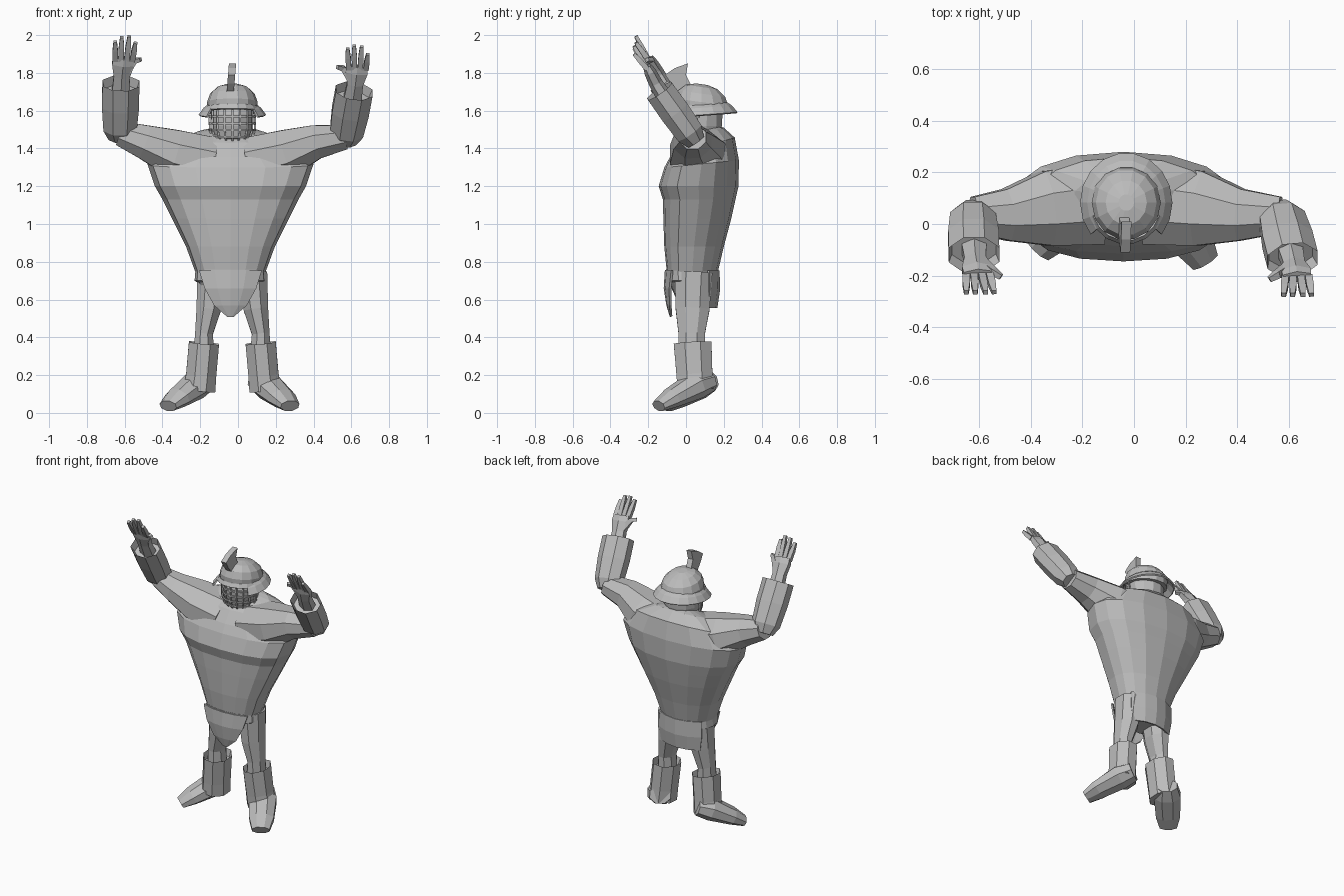
import bpy, bmesh
from math import sin, cos, pi, radians
from mathutils import Vector

if "Cube" in bpy.data.objects:
    bpy.data.objects.remove(bpy.data.objects["Cube"])

grey = bpy.data.materials.new("plain_grey")
grey.use_nodes = True
GREY = (0.5, 0.5, 0.5, 1)
grey.diffuse_color = GREY
grey.node_tree.nodes["Principled BSDF"].inputs["Base Color"].default_value = GREY

CX = -0.04                      # body centre line


def finish(name, bm, thick=0):
    bmesh.ops.recalc_face_normals(bm, faces=bm.faces[:])
    mesh = bpy.data.meshes.new(name)
    bm.to_mesh(mesh)
    bm.free()
    mesh.materials.append(grey)
    ob = bpy.data.objects.new(name, mesh)
    bpy.context.scene.collection.objects.link(ob)
    if thick:
        mod = ob.modifiers.new("thickness", "SOLIDIFY")
        mod.thickness = thick
        mod.offset = 0
    return ob


def loft(name, rings, hollow=0, closed=True, thick=0):
    """Skin a list of point rings; hollow insets and sinks the last cap."""
    bm = bmesh.new()
    rows = [[bm.verts.new(p) for p in ring] for ring in rings]
    n = len(rows[0])
    for lo, hi in zip(rows, rows[1:]):
        for i in range(n if closed else n - 1):
            j = (i + 1) % n
            bm.faces.new((lo[i], lo[j], hi[j], hi[i]))
    if closed:
        bm.faces.new(rows[0])
        cap = bm.faces.new(rows[-1])
        bm.normal_update()
        if hollow:
            sink = (sum(map(Vector, rings[-2]), Vector())
                    - sum(map(Vector, rings[-1]), Vector())) / n
            bmesh.ops.inset_region(bm, faces=[cap], thickness=hollow)
            bmesh.ops.translate(bm, verts=cap.verts[:], vec=sink.normalized() * 0.05)
    return finish(name, bm, thick)


def tube(name, stations, n=8, ref=(1, 0, 0), hollow=0):
    """Loft along a path of (x, y, z, half width along ref, half depth)."""
    pts = [Vector(s[:3]) for s in stations]
    rings = []
    for i, s in enumerate(stations):
        t = (pts[min(i + 1, len(pts) - 1)] - pts[max(i - 1, 0)]).normalized()
        side = Vector(ref)
        side = (side - t * side.dot(t)).normalized()
        up = t.cross(side)
        k = 1 / cos(pi / n)
        rings.append([pts[i] + side * (s[3] * k * cos((j + .5) * 2 * pi / n))
                      + up * (s[4] * k * sin((j + .5) * 2 * pi / n)) for j in range(n)])
    return loft(name, rings, hollow)


def power(v, p):
    return abs(v) ** p * (1 if v >= 0 else -1)


def body_ring(z, hw, front, back, tilt=0, n=16):
    """Horizontal body section, boxier in front than behind."""
    mid = 0.3 * front + 0.7 * back if tilt < 0 else (front + back) / 2
    ring = []
    for j in range(n):
        a = 2 * pi * j / n
        x = CX + hw * power(cos(a), 0.9)
        y = mid + (back - mid) * sin(a) if sin(a) > 0 else mid - (mid - front) * abs(sin(a)) ** 0.65
        ring.append((x, y, z + tilt * (y - 0.1)))
    return ring


# Torso, widening from the waist to the shoulders, and closing at the neck
loft("torso", [body_ring(*r) for r in (
    (0.73, .18, -.10, .165), (0.88, .235, -.115, .20), (1.03, .31, -.12, .24),
    (1.13, .36, -.122, .262), (1.2, .40, -.145, .278), (1.32, .44, -.115, .28, .1),
    (1.41, .36, -.085, .258, .3), (1.475, .2, -.03, .2, .35), (1.5, .09, .02, .16, .35))])

# Waist wrap and hips
loft("waist_wrap", [body_ring(*r) for r in (
    (0.6, .12, -.05, .12), (0.69, .175, -.09, .155), (0.7, .19, -.105, .172), (0.76, .185, -.106, .172))])


def flap(name, rows):
    cols = [-1, -.5, 0, .5, 1]
    loft(name, [[(CX + w * c, y * (1 - .3 * c * c * w / .16), z) for c in cols]
                for z, w, y in rows], closed=False, thick=.012)


flap("front_flap", [(.755, .165, -.106), (.66, .135, -.112), (.57, .085, -.098), (.51, .015, -.08)])
flap("back_flap", [(.755, .165, .172), (.65, .165, .174), (.555, .15, .16)])

# Legs and boots
for label, s, toe in (("right", -1, (-.37, -.10)), ("left", 1, (.275, -.145))):
    def lx(u):
        return -.03 + s * u
    tube(label + "_leg", [(lx(.105), .04, .74, .08, .1), (lx(.125), .035, .55, .065, .09),
                          (lx(.15), .03, .42, .047, .07), (lx(.15), .03, .32, .055, .07)])
    tube(label + "_boot_shaft", [(lx(.175), .05, .12, .085, .095), (lx(.165), .045, .2, .08, .095),
                                 (lx(.15), .035, .37, .08, .1)], hollow=.012)
    heel = Vector((lx(.14), .125))
    tip = Vector(toe)
    across = (tip - heel).orthogonal().normalized()
    foot = []
    for f, z, a, b in ((0, .17, .065, .055), (.28, .145, .085, .07), (.75, .078, .077, .05), (1, .037, .055, .03)):
        p = heel.lerp(tip, f)
        foot.append((p.x, p.y, z, a, b))
    tube(label + "_boot_foot", foot, ref=(across.x, across.y, 0))

# Arms: upper arm out of the shoulder, flared cuff, hand with fingers
arms = (
    ("right", -1, (-.625, .035, 1.48), (-.62, -.12, 1.745), (-.605, -.195, 1.88),
     ((-.65, 1.965), (-.615, 1.99), (-.575, 1.995), (-.542, 1.96)), (-.515, 1.87)),
    ("left", 1, (.57, .035, 1.46), (.615, -.14, 1.705), (.632, -.205, 1.835),
     ((.58, 1.93), (.615, 1.945), (.655, 1.94), (.688, 1.9)), (.525, 1.83)))
for label, s, elbow, cuff, knuckle, tips, thumb in arms:
    e, c, k = Vector(elbow), Vector(cuff), Vector(knuckle)
    tube(label + "_upper_arm", [
        (CX + s * .1, .08, 1.33, .16, .13), (CX + s * .3, .06, 1.375, .145, .125),
        (CX + s * .455, .035, 1.435, .1, .09), (*e, .07, .065)], ref=(0, 1, 0))
    d = (c - e).normalized()
    tube(label + "_cuff", [(*(e - d * .03), .06, .05), (*(e + d * .03), .088, .075),
                           (*e.lerp(c, .55), .098, .08), (*c, .098, .078)], hollow=.014)
    tube(label + "_palm", [(*e.lerp(c, .7), .05, .04), (*c.lerp(k, .3), .042, .032),
                           (*c.lerp(k, .75), .058, .028), (*k, .055, .02)], n=6)
    for i, (x, z) in enumerate(tips):
        root = k + Vector(((i - 1.5) * .03, 0, -.015))
        end = Vector((x, k.y - .07, z))
        tube(f"{label}_finger_{i + 1}", [(*root, .014, .014), (*root.lerp(end, .55), .014, .013),
                                         (*end, .009, .009)], n=4)
    root = c.lerp(k, .5) + Vector((-s * .03, 0, 0))
    bend = Vector((thumb[0] + s * .03, k.y + .01, thumb[1] - .005))
    tube(label + "_thumb", [(*root, .02, .018), (*bend, .014, .014),
                            (thumb[0], k.y - .01, thumb[1], .01, .01)], n=4, ref=(0, 1, .2))

# Neck and head
HEAD = Vector((-.03, .08, 1.52))
tube("neck", [(-.035, .09, 1.4, .1, .085), (-.03, .085, 1.52, .08, .08)])
tube("head", [(*(HEAD + Vector((0, 0, h))), r, r) for h, r in
              ((-.1, .055), (-.06, .095), (0, .11), (.06, .113), (.1, .1))], n=12)


def cage(angle, h):
    """Point on the rounded face guard."""
    r = .122 * (1 - max(0, -h - .01) ** 2 * 45)
    return (HEAD.x + r * cos(angle), HEAD.y + r * sin(angle), HEAD.z + h, .005, .005)


# Face guard of crossed bars
for i in range(9):
    a = radians(190 + i * 20)
    tube(f"guard_upright_{i + 1}", [cage(a, h) for h in (-.1, -.06, -.02, .03, .09)], n=4)
for i in range(5):
    h = -.095 + i * .036
    tube(f"guard_crossbar_{i + 1}", [cage(radians(185 + j * 17), h) for j in range(11)],
         n=4, ref=(0, 0, 1))


def helmet_ring(r, z, angles, lean=-.15):
    return [(HEAD.x + r * cos(a), .083 + r * 1.08 * sin(a), z + lean * r * sin(a)) for a in angles]


# Helmet dome, neck brim and crest
around = [2 * pi * j / 14 for j in range(14)]
loft("helmet_dome", [helmet_ring(r, z, around) for r, z in
                     ((.132, 1.6), (.134, 1.645), (.118, 1.69), (.08, 1.725), (.03, 1.74))])
rear = [radians(-40 + j * 20) for j in range(14)]
loft("helmet_brim", [helmet_ring(r, z, rear, .08) for r, z in ((.125, 1.63), (.148, 1.612), (.175, 1.575))],
     closed=False, thick=.01)
brow = [radians(200 + j * 20) for j in range(8)]
loft("helmet_brow", [helmet_ring(r, z, brow, -.1) for r, z in ((.132, 1.62), (.145, 1.595))],
     closed=False, thick=.012)
crest = [(.04, 1.71), (-.03, 1.69), (-.08, 1.745), (-.11, 1.79), (-.06, 1.825), (.01, 1.85), (.0, 1.79)]
loft("helmet_crest", [[(x + (z - 1.7) * .08, y, z) for y, z in crest] for x in (-.06, -.022)])
